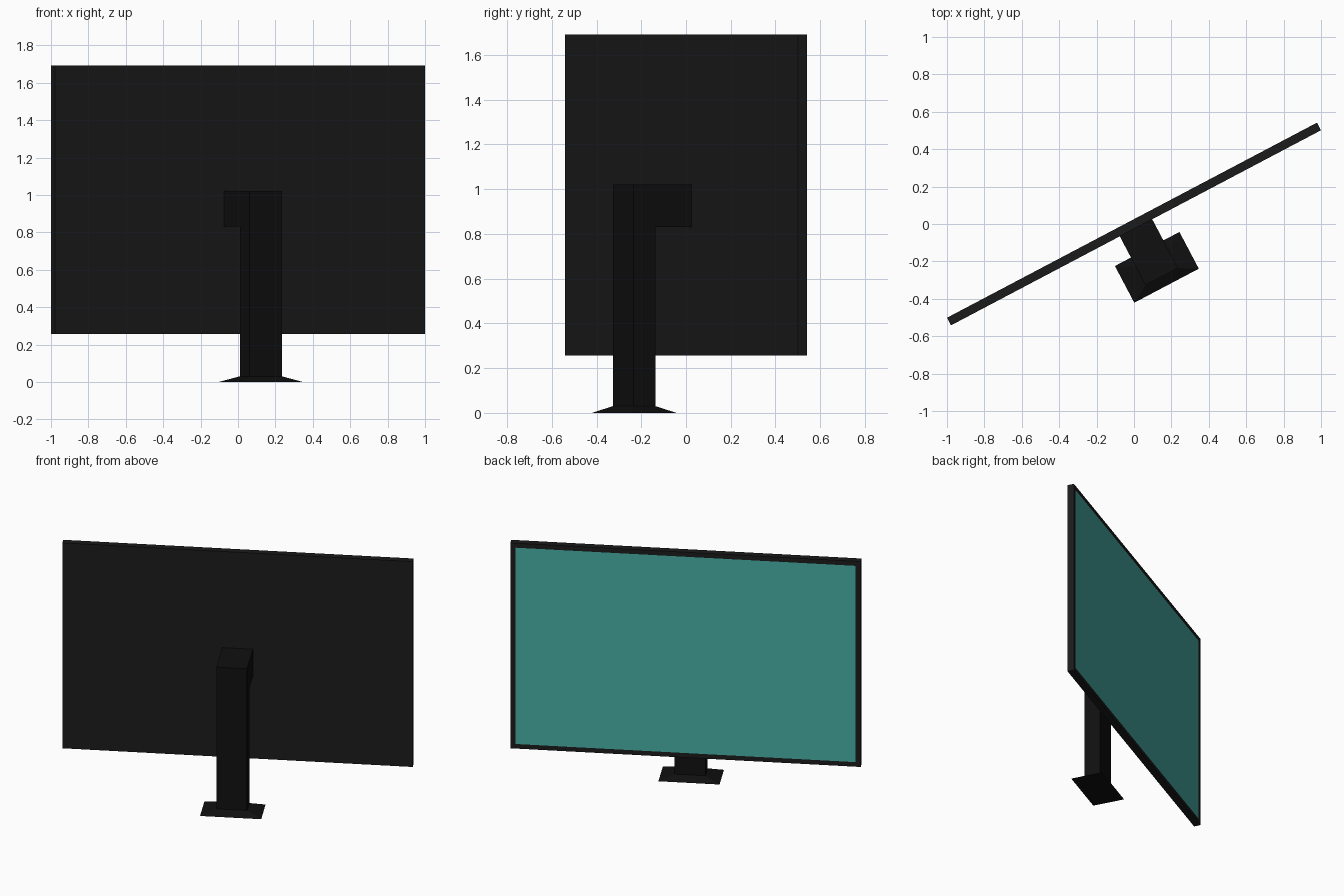
import bpy, bmesh, math

if "Cube" in bpy.data.objects:
    bpy.data.objects.remove(bpy.data.objects["Cube"])

ANGLE = math.radians(27.8)   # whole monitor is swivelled about z
HALF_W, THICK = 1.118, 0.046
Z0, Z1 = 0.257, 1.692


def material(name, rgb):
    m = bpy.data.materials.new(name)
    m.diffuse_color = (*rgb, 1)
    m.use_nodes = True
    m.node_tree.nodes["Principled BSDF"].inputs["Base Color"].default_value = m.diffuse_color
    return m


def finish(bm, name, mats):
    bmesh.ops.recalc_face_normals(bm, faces=bm.faces)
    mesh = bpy.data.meshes.new(name)
    bm.to_mesh(mesh)
    bm.free()
    for m in mats:
        mesh.materials.append(m)
    ob = bpy.data.objects.new(name, mesh)
    ob.rotation_euler.z = ANGLE
    bpy.context.collection.objects.link(ob)
    return ob


def rect(bm, w, d, y, z):
    return [bm.verts.new((sx * w / 2, y + sy * d / 2, z))
            for sx, sy in ((-1, -1), (1, -1), (1, 1), (-1, 1))]


casing = material("casing_black", (0.011, 0.011, 0.011))
stand_black = material("stand_black", (0.005, 0.005, 0.005))
teal = material("screen_teal", (0.065, 0.42, 0.37))

# Display panel: box with an inset screen face at the back
bm = bmesh.new()
bmesh.ops.create_cube(bm, size=1)
for v in bm.verts:
    v.co.x *= 2 * HALF_W
    v.co.y *= THICK
    v.co.z = (Z0 + Z1) / 2 + v.co.z * (Z1 - Z0)
screen = max(bm.faces, key=lambda f: f.calc_center_median().y)
bmesh.ops.inset_region(bm, faces=[screen], thickness=0.045)
screen.material_index = 1
finish(bm, "display_panel", [casing, teal])

# Stand: flared foot, square neck, and an arm extruded to the panel
bm = bmesh.new()
y = -0.262
rings = [rect(bm, 0.39, 0.222, y, 0), rect(bm, 0.196, 0.112, y, 0.03),
         rect(bm, 0.196, 0.112, y, 0.83), rect(bm, 0.196, 0.112, y, 1.02)]
bm.faces.new(rings[0])
bm.faces.new(rings[-1])
for a, b in zip(rings, rings[1:]):
    for i in range(4):
        j = (i + 1) % 4
        face = bm.faces.new((a[i], a[j], b[j], b[i]))
        if b is rings[-1] and i == 2:
            mount = face
arm = bmesh.ops.extrude_discrete_faces(bm, faces=[mount])["faces"]
for v in arm[0].verts:
    v.co.y = -THICK / 2
finish(bm, "stand", [stand_black])
